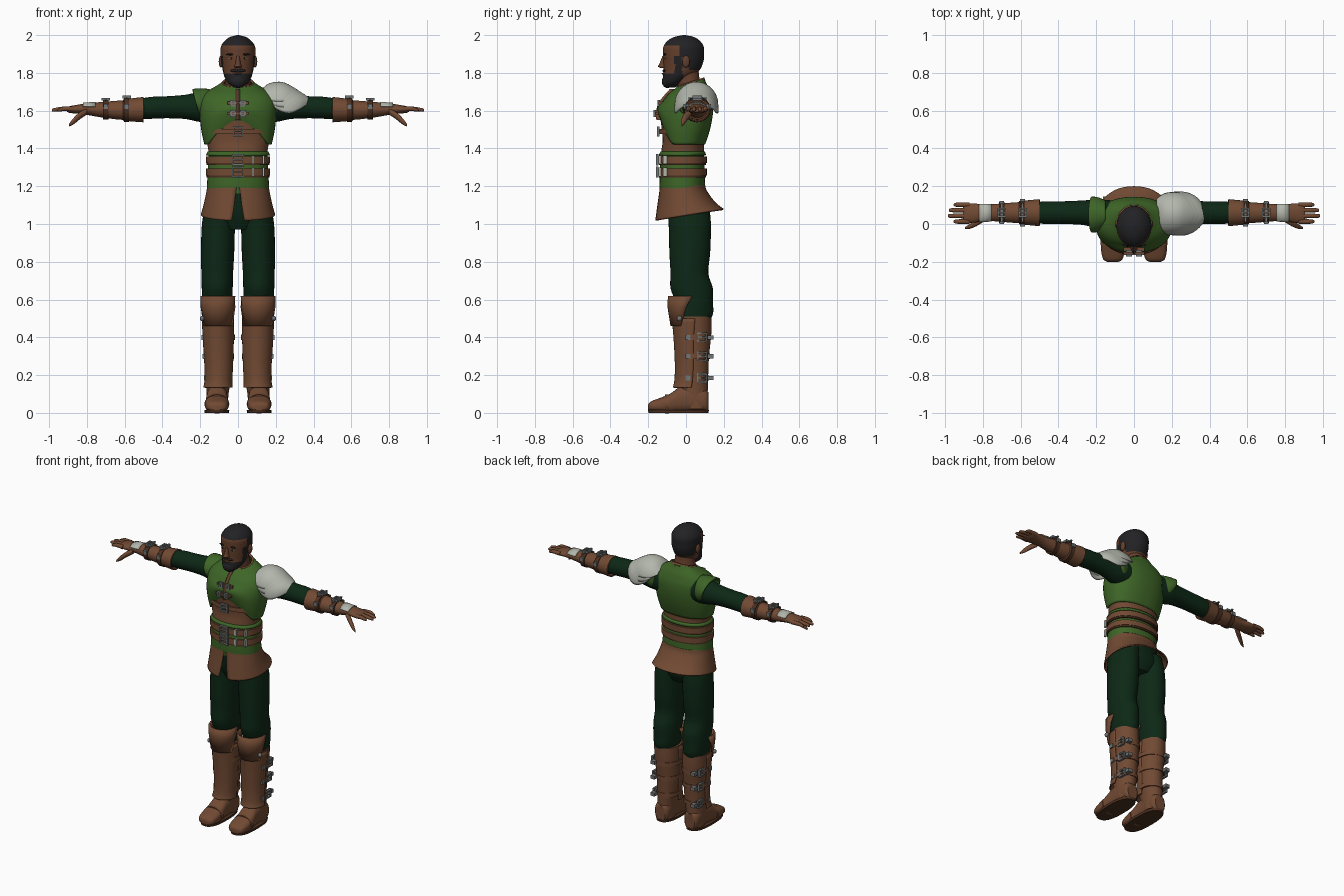
import bpy, bmesh
from math import pi, cos, sin, radians
from mathutils import Vector


def material(name, r, g, b):
    m = bpy.data.materials.new(name)
    m.diffuse_color = (r, g, b, 1)
    return m


LEATHER = material("brown_leather", 0.165, 0.068, 0.033)
GREEN = material("vest_green", 0.048, 0.13, 0.02)
DARK = material("dark_green_cloth", 0.004, 0.021, 0.008)
SILVER = material("pale_silver", 0.45, 0.47, 0.41)
STEEL = material("steel_buckle", 0.17, 0.18, 0.18)
SKIN = material("skin", 0.13, 0.05, 0.025)
HAIR = material("black_hair", 0.016, 0.016, 0.018)
TRIM = material("dark_leather", 0.07, 0.028, 0.014)
EYE = material("eye_white", 0.40, 0.36, 0.32)


def finish(name, bm, mats, mirror=False, thick=0):
    bmesh.ops.recalc_face_normals(bm, faces=bm.faces)
    me = bpy.data.meshes.new(name)
    bm.to_mesh(me)
    bm.free()
    for m in mats:
        me.materials.append(m)
    ob = bpy.data.objects.new(name, me)
    bpy.context.collection.objects.link(ob)
    if thick:
        mod = ob.modifiers.new("thickness", 'SOLIDIFY')
        mod.thickness = thick
    if mirror:
        ob.modifiers.new("mirror", 'MIRROR')
    return ob


def smooth_rows(rows, sub):
    out = []
    for i in range(len(rows) - 1):
        a, b, c, d = (rows[max(0, min(len(rows) - 1, i + k))] for k in (-1, 0, 1, 2))
        for j in range(sub):
            t = j / sub
            out.append([0.5 * (2 * q + (r - p) * t + (2 * p - 5 * q + 4 * r - s) * t * t
                        + (3 * q - p - 3 * r + s) * t ** 3) for p, q, r, s in zip(a, b, c, d)])
    return out + [list(rows[-1])]


def loft(name, rows, mats, axis='Z', n=32, sub=4, power=2, span=None, warp=None,
         thick=0, cap=True, rule=None, mirror=False):
    """Rows are (position on axis, centre u, centre v, radius u, radius v)."""
    mats = mats if isinstance(mats, list) else [mats]
    bm = bmesh.new()
    rows = smooth_rows(rows, sub)
    rings = []
    for k, (t, cu, cv, ru, rv) in enumerate(rows):
        s = k / (len(rows) - 1)
        a0, a1 = span(s) if span else (0, 2 * pi)
        ring = []
        for i in range(n if not span else n + 1):
            a = a0 + (a1 - a0) * i / n
            c, d = cos(a), sin(a)
            u = cu + ru * abs(c) ** (2 / power) * (1 if c > 0 else -1)
            v = cv + rv * abs(d) ** (2 / power) * (1 if d > 0 else -1)
            p = Vector({'Z': (u, v, t), 'X': (t, u, v), 'Y': (u, t, v)}[axis])
            ring.append(bm.verts.new(warp(p, s) if warp else p))
        rings.append(ring)
    for a, b in zip(rings, rings[1:]):
        for i in range(len(a) - (1 if span else 0)):
            j = (i + 1) % len(a)
            bm.faces.new((a[i], a[j], b[j], b[i]))
    if cap and not span:
        bm.faces.new(rings[0])
        bm.faces.new(rings[-1])
    if rule:
        for f in bm.faces:
            f.material_index = rule(f.calc_center_median())
    return finish(name, bm, mats, mirror, thick)


def band(name, t, cu, cv, ru, rv, w, mat, axis='Z', mirror=False, span=None, power=2):
    r = [(t - w, cu, cv, ru - .012, rv - .012), (t - w, cu, cv, ru, rv),
         (t + w, cu, cv, ru, rv), (t + w, cu, cv, ru - .012, rv - .012)]
    return loft(name, r, mat, axis, sub=1, mirror=mirror, cap=False, span=span, power=power)


def boxes(name, items, mat, mirror=False):
    bm = bmesh.new()
    for x, y, z, sx, sy, sz in items:
        vs = bmesh.ops.create_cube(bm, size=1)["verts"]
        for v in vs:
            v.co = Vector((x + v.co.x * sx, y + v.co.y * sy, z + v.co.z * sz))
    return finish(name, bm, [mat], mirror)


def ball(name, loc, size, mat, mirror=False):
    bm = bmesh.new()
    bmesh.ops.create_uvsphere(bm, u_segments=20, v_segments=12, radius=1)
    for v in bm.verts:
        v.co = Vector(loc) + Vector(c * s for c, s in zip(v.co, size))
    return finish(name, bm, [mat], mirror)


def buckle(loc, w, h, normal):
    """Bars of a square frame with a centre prong, facing along one axis."""
    t = .009
    bars = [(-w / 2, 0, t, h), (w / 2, 0, t, h), (0, -h / 2, w + t, t), (0, h / 2, w + t, t), (0, 0, w, t * .8)]
    out = []
    for a, b, sa, sb in bars:
        o = {'Y': (a, 0, b, sa, .014, sb), 'X': (0, a, b, .014, sa, sb), 'Z': (a, b, 0, sa, sb, .014)}[normal]
        out.append((loc[0] + o[0], loc[1] + o[1], loc[2] + o[2]) + o[3:])
    return out


# Head, with hair and beard picked out by region
def head_rule(p):
    if p.z > 1.945 or (p.y > -.03 and p.z > 1.885) or (p.y > .015 and p.z > 1.815):
        return 1
    if p.z < 1.795 and p.y < -.015 or (-.06 < p.y < -.02 and p.z < 1.89):
        return 1
    return 0


loft("head", [(1.722, 0, -.085, .02, .025), (1.745, 0, -.072, .052, .05), (1.775, 0, -.05, .07, .072),
              (1.81, 0, -.025, .08, .094), (1.86, 0, -.014, .088, .106), (1.90, 0, -.013, .092, .108),
              (1.94, 0, -.013, .09, .106), (1.97, 0, -.012, .07, .085), (1.99, 0, -.01, .042, .052),
              (2.0, 0, -.01, .004, .005)], [SKIN, HAIR], n=64, sub=8, rule=head_rule)
loft("neck", [(1.66, 0, .03, .085, .075), (1.73, 0, .018, .07, .066), (1.78, 0, .008, .064, .062),
              (1.84, 0, .005, .06, .06)], SKIN)
loft("nose", [(1.825, 0, -.118, .014, .012), (1.833, 0, -.122, .02, .026), (1.85, 0, -.12, .014, .02),
              (1.89, 0, -.112, .009, .012)], SKIN, n=16)
ball("goatee", (0, -.098, 1.755), (.042, .03, .035), HAIR)
ball("moustache", (.017, -.115, 1.812), (.024, .009, .008), HAIR, True)
ball("lips", (0, -.119, 1.796), (.02, .01, .005), SKIN)
ball("eyes", (.036, -.109, 1.877), (.014, .005, .005), EYE, True)
ball("pupils", (.036, -.1135, 1.877), (.005, .003, .005), HAIR, True)
ball("eyebrows", (.038, -.111, 1.898), (.025, .007, .005), HAIR, True)
ball("ears", (.09, .0, 1.86), (.012, .02, .032), SKIN, True)


# Vest whose front hem arches up, leaving the bodice visible
def vest_warp(p, s):
    if p.y < 0 and s < .5:
        p.z += .11 * max(0, 1 - (p.x / .16) ** 2) * (1 - s * 2)
    if s > .6:
        p.z += .3 * (p.y - .03) * (s - .6) / .4
    return p


loft("vest", [(1.42, 0, -.012, .178, .113), (1.50, 0, -.008, .195, .135), (1.58, 0, -.004, .202, .146),
              (1.65, 0, .01, .2, .132), (1.70, 0, .02, .165, .107), (1.73, 0, .023, .115, .085),
              (1.748, 0, .025, .085, .073)], GREEN, n=48, warp=vest_warp, thick=.012, cap=False, power=2.25)
loft("waist", [(1.16, 0, -.018, .165, .12), (1.25, 0, -.02, .162, .12), (1.375, 0, -.018, .156, .114),
               (1.45, 0, -.012, .168, .112), (1.57, 0, -.005, .18, .132)], [GREEN, LEATHER], n=48, sub=8,
     power=2.2, rule=lambda p: int(p.z > 1.385))
loft("waist_flap", [(1.385, 0, -.017, .159, .116), (1.365, 0, -.019, .17, .126)], GREEN, sub=1, thick=.006,
     cap=False, power=2.2)
loft("collar_trim", [(1.738, 0, .024, .092, .078), (1.755, 0, .024, .083, .072)], LEATHER, sub=1, thick=.012,
     cap=False, warp=lambda p, s: Vector((p.x, p.y, p.z + .32 * (p.y - .03))))
loft("shoulder_caps", [(.15, .05, 1.63, .075, .085), (.2, .05, 1.635, .092, .083), (.235, .05, 1.645, .095, .07)],
     GREEN, 'X', thick=.01, cap=False, mirror=True,
     warp=lambda p, s: Vector((p.x + .25 * s * (p.z - 1.69), p.y, p.z)))

# Front placket with toggles, chest strap
loft("placket", [(1.55, 0, -.135, .012, .022), (1.6, 0, -.138, .012, .02), (1.65, 0, -.118, .012, .022),
                 (1.715, 0, -.06, .012, .025)], LEATHER, n=12)
for z, y in ((1.585, -.155), (1.64, -.135)):
    boxes("toggle_strap", [(0, y, z, .11, .02, .016)], LEATHER)
    boxes("toggle_clasp", buckle((.026, y - .01, z), .022, .026, 'Y') + buckle((-.026, y - .01, z), .022, .026, 'Y'), STEEL)
band("chest_strap", 1.49, 0, -.008, .19, .132, .014, LEATHER, span=lambda s: (radians(215), radians(325)))
boxes("chest_buckle", buckle((0, -.146, 1.49), .045, .045, 'Y'), STEEL)

# Waist belts and their buckles
for z in (1.34, 1.275):
    band("belt", z, 0, -.018, .17, .129, .018, LEATHER, power=2.2)
    boxes("belt_buckle", buckle((0, -.152, z), .055, .05, 'Y'), STEEL)
    boxes("belt_keepers", [(.08, -.136, z, .012, .02, .046), (.135, -.111, z, .012, .02, .046)], SILVER)
    band("belt_edge", z - .023, 0, -.018, .167, .125, .005, TRIM, power=2.2)


# Flared split skirt, longer at the front
def skirt_span(s):
    g = .01 + .14 * s
    return -pi / 2 + g, 1.5 * pi - g


loft("skirt", [(1.205, 0, -.018, .162, .12), (1.17, 0, -.016, .168, .127), (1.10, 0, .0, .183, .155),
               (1.05, 0, .018, .197, .182)], LEATHER, n=48, span=skirt_span, thick=.008, power=2.2,
     warp=lambda p, s: Vector((p.x, p.y, p.z + .17 * s * (p.y - .02))))

# Trousers
loft("hips", [(.97, 0, .015, .10, .08), (1.04, 0, .015, .165, .112), (1.12, 0, .0, .165, .115),
              (1.19, 0, -.01, .155, .11)], DARK)
loft("trouser_legs", [(1.1, .088, .01, .085, .112), (1.0, .103, .02, .088, .112), (.85, .108, .02, .088, .108),
                      (.74, .11, .018, .084, .1), (.66, .11, .03, .082, .112), (.58, .11, .045, .078, .098),
                      (.53, .11, .04, .074, .104), (.49, .11, .04, .07, .088)], DARK, mirror=True)

# Boots: shaft, shin guard, knee guard, foot and sole
loft("boot_shafts", [(.51, .106, .04, .082, .094), (.42, .104, .042, .08, .092), (.3, .1, .036, .073, .086),
                     (.18, .103, .035, .066, .082), (.1, .108, .04, .058, .075), (.02, .11, .055, .055, .062)],
     LEATHER, mirror=True)
loft("shin_guards", [(.5, .106, .03, .086, .105), (.38, .104, .025, .082, .09), (.25, .102, .025, .076, .084),
                     (.17, .104, .02, .074, .082), (.135, .106, .015, .078, .085)], LEATHER,
     span=lambda s: (radians(170), radians(370)), thick=.008, mirror=True)
loft("knee_guards", [(.62, .106, .0, .093, .096), (.56, .106, .0, .092, .098), (.46, .105, .0, .082, .082)],
     LEATHER, n=8, sub=1, span=lambda s: (radians(160 + 40 * s), radians(380 - 40 * s)), thick=.01, mirror=True)
loft("feet", [(-.2, .112, .03, .03, .015), (-.185, .112, .035, .052, .026), (-.13, .112, .042, .063, .04),
              (-.08, .112, .052, .06, .052), (-.03, .111, .07, .056, .068), (.04, .11, .075, .056, .07),
              (.1, .11, .065, .05, .06), (.118, .11, .06, .036, .05)], LEATHER, 'Y', power=2.6, mirror=True)
loft("soles", [(0, .112, -.04, .064, .158), (.016, .112, -.04, .066, .162)], TRIM, sub=1, power=2.6, mirror=True)
band("toe_straps", -.1, .112, .047, .066, .05, .01, LEATHER, 'Y', mirror=True)
for z, r in ((.4, .083), (.3, .077), (.185, .071)):
    band("boot_strap", z, .102, .036, r + .003, r + .014, .014, LEATHER, mirror=True)
    boxes("boot_buckle", buckle((.102 + r * .9, .085, z), .045, .042, 'X')
          + [(.102 + r, .01, z, .016, .026, .026), (.15, .13, z, .03, .03, .022)], STEEL, True)
ball("knee_studs", (.19, -.035, .5), (.012, .014, .014), STEEL, True)

# Sleeves, gauntlets and hands
loft("sleeves", [(.12, .05, 1.62, .075, .085), (.2, .055, 1.62, .074, .08), (.28, .06, 1.62, .064, .064),
                 (.38, .06, 1.618, .06, .058), (.46, .06, 1.615, .06, .058), (.54, .06, 1.608, .054, .052)],
     DARK, 'X', mirror=True)
loft("gauntlet_cuffs", [(.5, .06, 1.605, .072, .066), (.515, .06, 1.605, .07, .066), (.61, .06, 1.603, .061, .056)],
     LEATHER, 'X', thick=.008, cap=False, mirror=True, sub=2)
loft("gloves", [(.52, .06, 1.605, .058, .054), (.62, .06, 1.603, .055, .051), (.72, .06, 1.605, .047, .041),
                (.79, .06, 1.608, .043, .032), (.84, .058, 1.608, .05, .025), (.89, .058, 1.606, .052, .018),
                (.905, .058, 1.606, .046, .012)], LEATHER, 'X', mirror=True)
for y, end in ((.013, .955), (.043, .985), (.073, .98), (.102, .955)):
    loft("finger", [(.87, y, 1.608, .013, .013), (.92, y, 1.61, .0125, .012), (end - .01, y, 1.604, .01, .009),
                    (end, y, 1.602, .004, .004)], LEATHER, 'X', n=12, mirror=True)
loft("thumbs", [(.8, .025, 1.595, .016, .016), (.835, .005, 1.575, .017, .019), (.87, -.013, 1.545, .013, .017),
                (.895, -.022, 1.523, .005, .007)], LEATHER, 'X', n=12, mirror=True)
loft("hand_plates", [(.755, .06, 1.605, .052, .042), (.82, .058, 1.61, .054, .032)], SILVER, 'X', n=16, sub=2,
     span=lambda s: (radians(25), radians(155)), thick=.006, mirror=True)
for x, r in ((.59, .062), (.7, .05)):
    band("gauntlet_strap", x, .06, 1.604, r + .006, r + .002, .014, TRIM, 'X', mirror=True)
    boxes("gauntlet_buckle", buckle((x, .06, 1.61 + r), .036, .04, 'Z')
          + [(x, .06 + s * (r + .002), 1.622, .026, .018, .024) for s in (-1, 1)]
          + [(x, .06, 1.606 + r, .012, .1, .006)], STEEL, True)

# Layered pauldron on one shoulder
for k in range(3):
    d, g = -.018 * k, .006 * k
    loft("pauldron_plate", [(.155 + d, .055, 1.66 + g, .08, .035), (.2 + d, .055, 1.625 + g, .11, .107),
                            (.27 + d, .055, 1.603 + 2 * g, .115, .125), (.335 + d, .055, 1.622 + 2 * g, .085, .075),
                            (.385 + d, .05, 1.65 + 2 * g, .02, .012)], SILVER, 'X', n=28,
         span=lambda s: (radians(-8 + 9 * k), radians(188 - 9 * k)), thick=.008)

# Smooth shading that keeps hard edges
bpy.ops.object.select_all(action='SELECT')
bpy.context.view_layer.objects.active = bpy.data.objects["head"]
bpy.ops.object.shade_smooth_by_angle(angle=radians(38))
